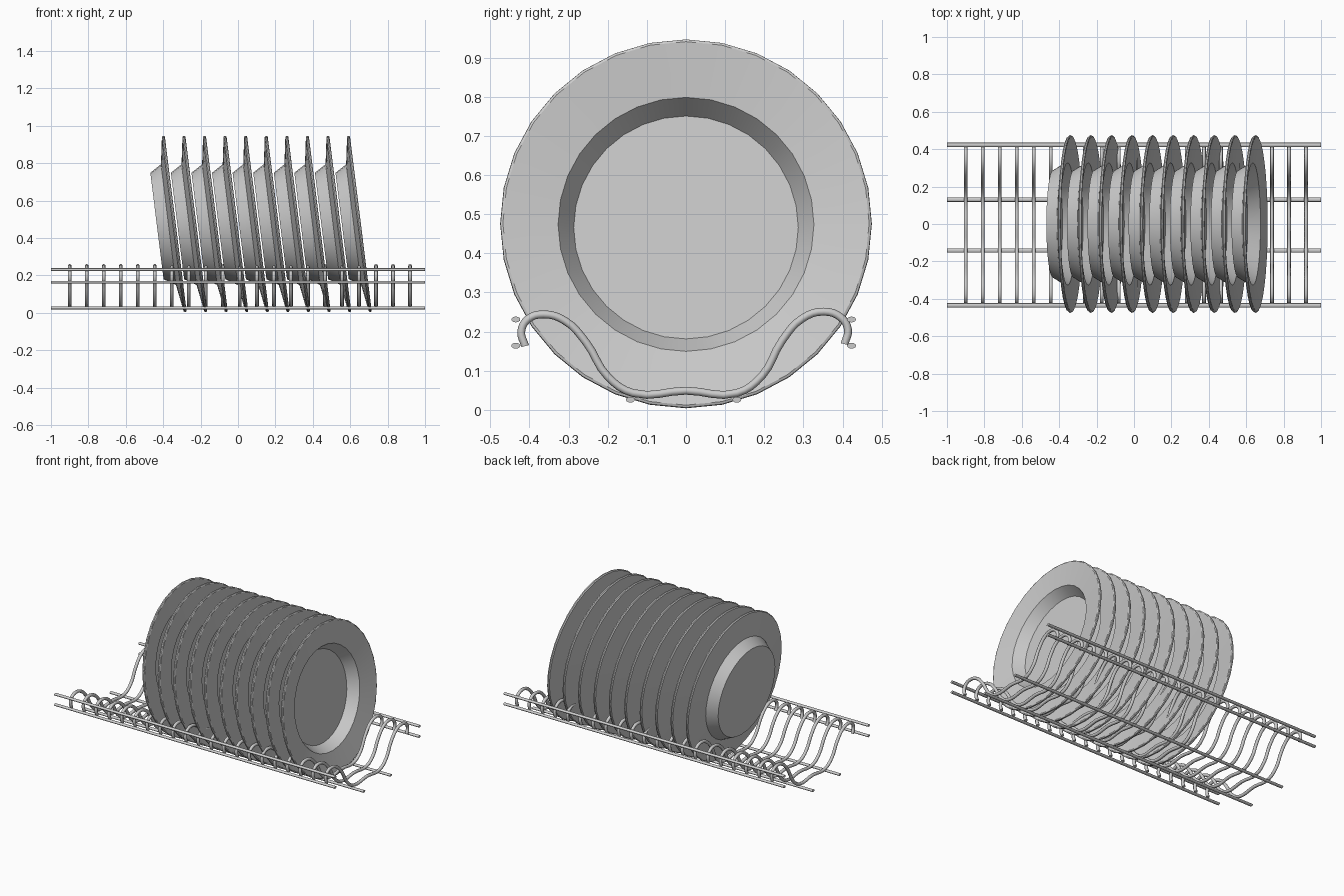
import bpy, bmesh, math
from mathutils import Matrix

if "Cube" in bpy.data.objects:
    bpy.data.objects.remove(bpy.data.objects["Cube"])


def link(name, data, loc=(0, 0, 0)):
    ob = bpy.data.objects.new(name, data)
    ob.location = loc
    bpy.context.collection.objects.link(ob)
    return ob


# Plate: profile (radius, depth towards the foot) spun round the axis
def plate_mesh():
    profile = [(0, 0.096), (0.287, 0.096), (0.325, 0.034), (0.470, 0.011),
               (0.475, 0.005), (0.474, -0.002), (0.468, -0.005),
               (0.327, 0.016), (0.287, 0.080), (0, 0.080)]
    bm = bmesh.new()
    verts = [bm.verts.new((-d, 0, r)) for r, d in profile]
    edges = [bm.edges.new(p) for p in zip(verts, verts[1:])]
    bmesh.ops.spin(bm, geom=verts + edges, cent=(0, 0, 0), axis=(1, 0, 0),
                   angle=math.tau, steps=32)
    bmesh.ops.remove_doubles(bm, verts=bm.verts, dist=1e-5)
    bmesh.ops.recalc_face_normals(bm, faces=bm.faces)
    # Lean the plate back
    bmesh.ops.transform(bm, matrix=Matrix.Rotation(math.radians(-7.1), 4, 'Y'),
                        verts=bm.verts)
    me = bpy.data.meshes.new("plate")
    bm.to_mesh(me)
    bm.free()
    return me


plate = plate_mesh()
for i in range(10):
    ob = link(f"plate_{i + 1}", plate, (-0.338 + 0.11 * i, 0, 0.476))
bpy.context.view_layer.objects.active = ob
ob.select_set(True)
bpy.ops.object.shade_smooth_by_angle(angle=math.radians(20))

# Bent cross wires of the rack
path = [(-0.411, 0.163), (-0.421, 0.200), (-0.405, 0.231), (-0.365, 0.244),
        (-0.310, 0.228), (-0.255, 0.172), (-0.200, 0.085), (-0.135, 0.043),
        (0, 0.049), (0.130, 0.043), (0.195, 0.088), (0.245, 0.176),
        (0.298, 0.234), (0.352, 0.251), (0.396, 0.236), (0.414, 0.205),
        (0.405, 0.168)]
wire = bpy.data.curves.new("cross_wire", 'CURVE')
wire.dimensions = '3D'
wire.bevel_depth = 0.010
wire.bevel_resolution = 2
wire.resolution_u = 4
wire.use_fill_caps = True
spline = wire.splines.new('BEZIER')
spline.bezier_points.add(len(path) - 1)
for bp, (y, z) in zip(spline.bezier_points, path):
    bp.co = (0, y, z)
    bp.handle_left_type = bp.handle_right_type = 'AUTO'
for i in range(21):
    link(f"cross_wire_{i + 1}", wire, (-0.9 + 0.091 * i, 0, 0))

# Long rails, slightly flattened rods
rails = [(-0.435, 0.231), (-0.435, 0.164), (0.423, 0.231), (0.423, 0.164),
         (-0.142, 0.026), (0.130, 0.026)]
for i, (y, z) in enumerate(rails):
    bpy.ops.mesh.primitive_cylinder_add(vertices=12, radius=1, depth=2,
                                        location=(0, y, z),
                                        rotation=(0, math.pi / 2, 0))
    rail = bpy.context.object
    rail.name = f"long_rail_{i + 1}"
    rail.scale = (0.0075, 0.0115, 1)
    bpy.ops.object.shade_smooth_by_angle(angle=math.radians(40))
